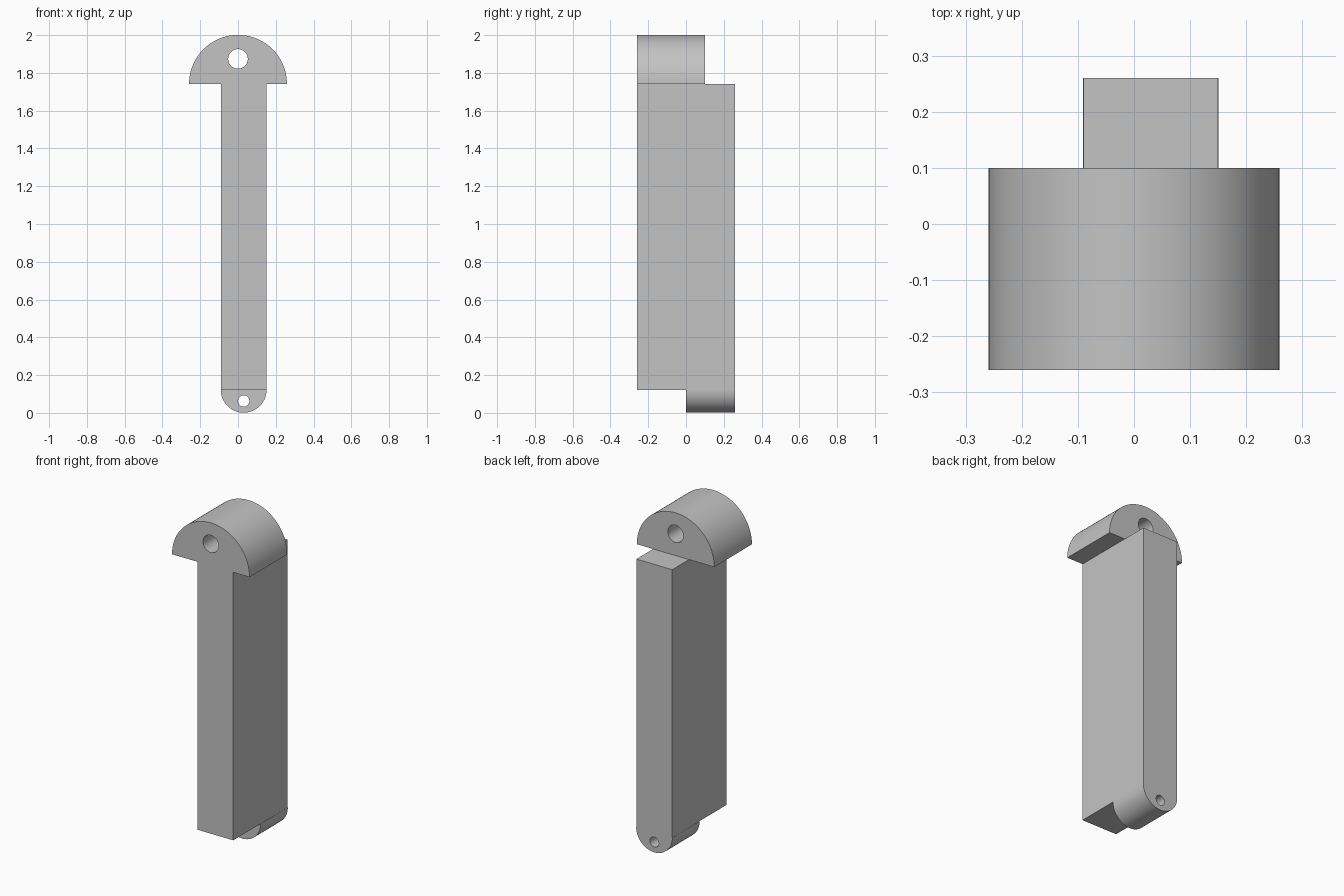
import bpy
import bmesh
from math import cos, sin, pi

cube = bpy.data.objects.get("Cube")
if cube:
    bpy.data.objects.remove(cube, do_unlink=True)

grey = bpy.data.materials.new("light grey")
grey.use_nodes = True
colour = (0.55, 0.55, 0.55, 1)
grey.diffuse_color = colour
grey.node_tree.nodes["Principled BSDF"].inputs["Base Color"].default_value = colour


def arc(cx, cz, r, start, end, steps):
    """Points on an arc in the front plane."""
    return [(cx + r * cos(start + (end - start) * i / steps),
             cz + r * sin(start + (end - start) * i / steps))
            for i in range(steps + 1)]


def plate(name, outline, y0, y1, hole=None):
    """Extrude an outline, with an optional round hole, from y0 to y1."""
    bm = bmesh.new()
    loops = [outline]
    if hole:
        loops.append(arc(*hole, 0, 2 * pi, 48)[:-1])
    edges = []
    for loop in loops:
        vs = [bm.verts.new((x, y0, z)) for x, z in loop]
        edges += [bm.edges.new((a, b)) for a, b in zip(vs, vs[1:] + vs[:1])]
    if hole:
        bmesh.ops.triangle_fill(bm, edges=edges, use_beauty=True)
    else:
        bmesh.ops.contextual_create(bm, geom=edges)
    result = bmesh.ops.extrude_face_region(bm, geom=bm.faces[:], use_keep_orig=True)
    moved = [g for g in result["geom"] if isinstance(g, bmesh.types.BMVert)]
    bmesh.ops.translate(bm, verts=moved, vec=(0, y1 - y0, 0))
    bmesh.ops.recalc_face_normals(bm, faces=bm.faces[:])
    mesh = bpy.data.meshes.new(name)
    bm.to_mesh(mesh)
    bm.free()
    mesh.materials.append(grey)
    obj = bpy.data.objects.new(name, mesh)
    bpy.context.collection.objects.link(obj)
    bpy.ops.object.select_all(action="DESELECT")
    obj.select_set(True)
    bpy.context.view_layer.objects.active = obj
    bpy.ops.object.shade_smooth_by_angle(angle=pi / 6)
    return obj


FRONT, BACK = -0.26, 0.26
LEFT, RIGHT = 0.15, -0.09
TOP, BOTTOM = 1.742, 0.122
MIDDLE = (LEFT + RIGHT) / 2

# Half-round head with its pin hole
plate("head", arc(0, TOP, 0.259, 0, pi, 64), FRONT, 0.1, (0, 1.874, 0.052))

# Long rectangular shaft
plate("shaft", [(RIGHT, BOTTOM), (LEFT, BOTTOM), (LEFT, TOP), (RIGHT, TOP)], FRONT, BACK)

# Rounded lug under the rear half, with a smaller pin hole
plate("lower_lug", arc(MIDDLE, BOTTOM, 0.121, pi, 2 * pi, 48), 0, BACK, (MIDDLE, 0.063, 0.03))
